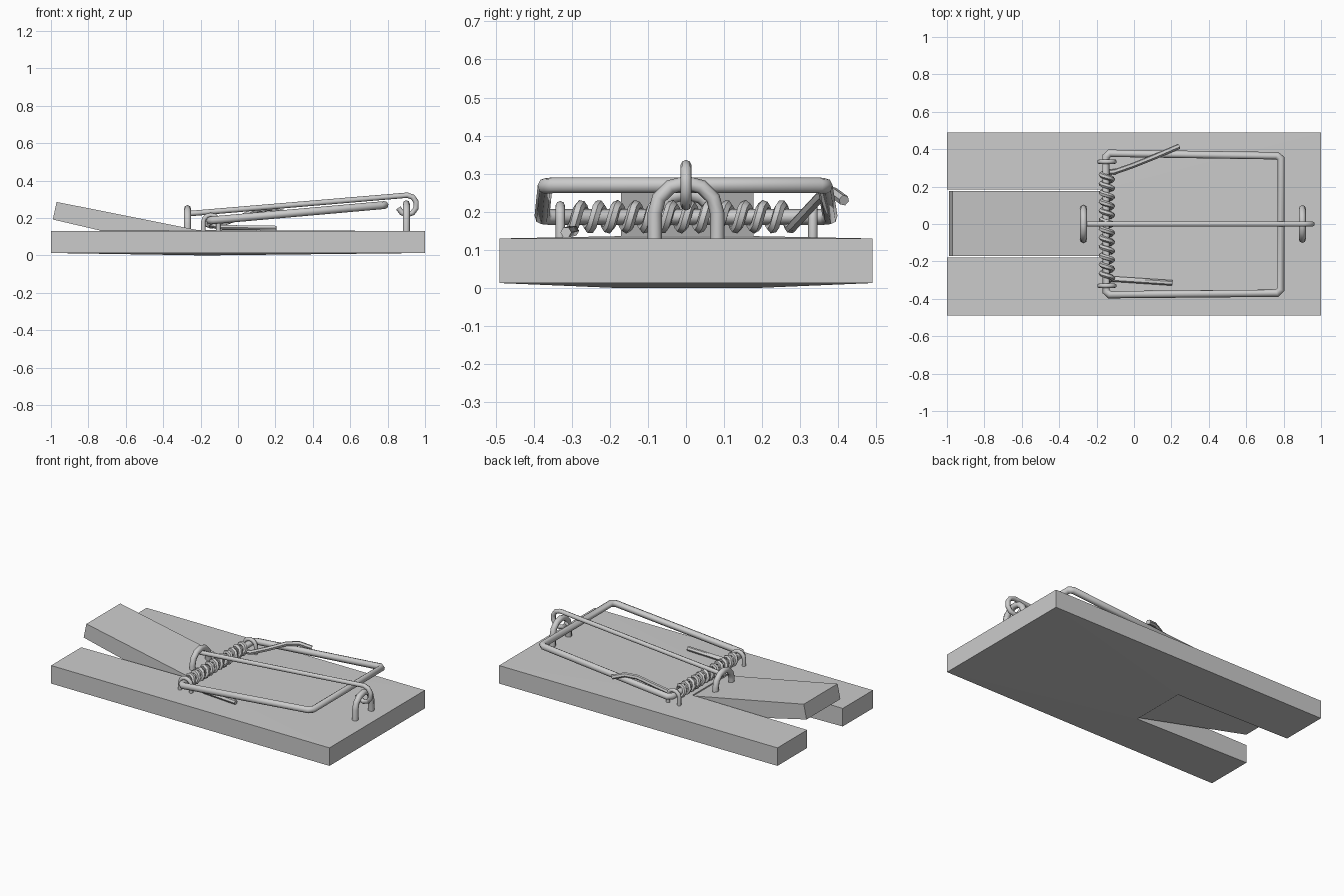
import bpy
from math import sin, cos, pi

if "Cube" in bpy.data.objects:
    bpy.data.objects.remove(bpy.data.objects["Cube"])


def mesh(name, verts, faces):
    me = bpy.data.meshes.new(name)
    me.from_pydata(verts, [], faces)
    me.update()
    ob = bpy.data.objects.new(name, me)
    bpy.context.collection.objects.link(ob)
    return ob


def wire(name, pts, r, closed=False, res=2):
    cu = bpy.data.curves.new(name, 'CURVE')
    cu.dimensions = '3D'
    cu.bevel_depth = r
    cu.bevel_resolution = res
    cu.use_fill_caps = True
    sp = cu.splines.new('POLY')
    sp.points.add(len(pts) - 1)
    for p, co in zip(sp.points, pts):
        p.co = (*co, 1)
    sp.use_cyclic_u = closed
    ob = bpy.data.objects.new(name, cu)
    bpy.context.collection.objects.link(ob)
    bpy.ops.object.select_all(action='DESELECT')
    bpy.context.view_layer.objects.active = ob
    ob.select_set(True)
    bpy.ops.object.convert(target='MESH')
    bpy.ops.object.shade_smooth_by_angle(angle=0.9)
    return ob


def arch(half, foot, shoulder, top, n=6):
    # (across, height) points of a staple
    pts = [(half, foot)]
    for i in range(n + 1):
        a = pi * i / n
        pts.append((half * cos(a), shoulder + (top - shoulder) * sin(a)))
    return pts + [(-half, foot)]


# Wooden board with a slot, slightly swollen at the slot corners
plan = [(-1, -.49), (1, -.49), (1, .49), (-1, .49),
        (-1, .185), (-.177, .185), (-.177, -.18), (-1, -.18)]
bulge = [0, 0, 0, 0, 0, 1, 1, 0]
verts = [(x, y, .013 - .013 * b) for (x, y), b in zip(plan, bulge)]
verts += [(x, y, .13 + .006 * b) for (x, y), b in zip(plan, bulge)]
quads = [(0, 1, 6, 7), (1, 2, 5, 6), (2, 3, 4, 5)]
faces = [tuple(reversed(q)) for q in quads]
faces += [tuple(i + 8 for i in q) for q in quads]
faces += [(i, (i + 1) % 8, (i + 1) % 8 + 8, i + 8) for i in range(8)]
mesh("board", verts, faces)

# Raised pedal filling the slot
side = [(-.177, .003), (-.177, .128), (-.97, .286), (-.99, .192)]
verts = [(x, y, z) for y in (-.17, .177) for x, z in side]
faces = [(0, 3, 2, 1), (4, 5, 6, 7)]
faces += [(i, (i + 1) % 4, (i + 1) % 4 + 4, i + 4) for i in range(4)]
pedal = mesh("pedal", verts, [tuple(reversed(f)) for f in faces])

# Striker frame, tilted up towards +x, with clipped corners
corners = [(-.15, -.36), (-.13, -.378), (.765, -.37), (.785, -.35),
           (.785, .35), (.765, .365), (-.13, .378), (-.15, .36)]
wire("striker_frame", [(x, y, .2 + .0885 * (x + .0) + .0) for x, y in corners],
     .021, True)

# Coil spring with one arm hooked over the striker, one arm on the board
cx, cz, R, turns, seg = -.145, .187, .03, 12, 8
coil = []
for i in range(turns * seg + 1):
    a = 2 * pi * i / seg - pi / 2
    coil.append((cx + R * cos(a), -.30 + .575 * i / (turns * seg), cz + R * sin(a)))
low_arm = [(.205, -.315, .146), (-.1, -.295, .15)]
high_arm = [(-.10, .28, .162), (.0, .315, .2), (.1, .355, .243),
            (.17, .385, .252), (.24, .415, .23)]
wire("spring", low_arm + coil + high_arm, .0145, res=1)

# Small staples holding the spring bar
for y, nm in ((-.33, "front"), (.333, "back")):
    wire("spring_staple_" + nm,
         [(cx + u, y, z) for u, z in arch(.04, .12, .18, .216)], .0125)

# Large staples for the holding bar
for x, top, nm in ((-.27, .25, "left"), (.9, .276, "right")):
    wire("bar_staple_" + nm,
         [(x, u, z) for u, z in arch(.082, .11, top - .08, top)], .019)

# Holding bar with a hooked end
hook = [(.905 + .05 * cos(a), 0, .27 + .052 * sin(a))
        for a in (pi / 2 - i * pi / 5 for i in range(8))]
wire("holding_bar", [(-.28, 0, .222)] + hook, .0145)
